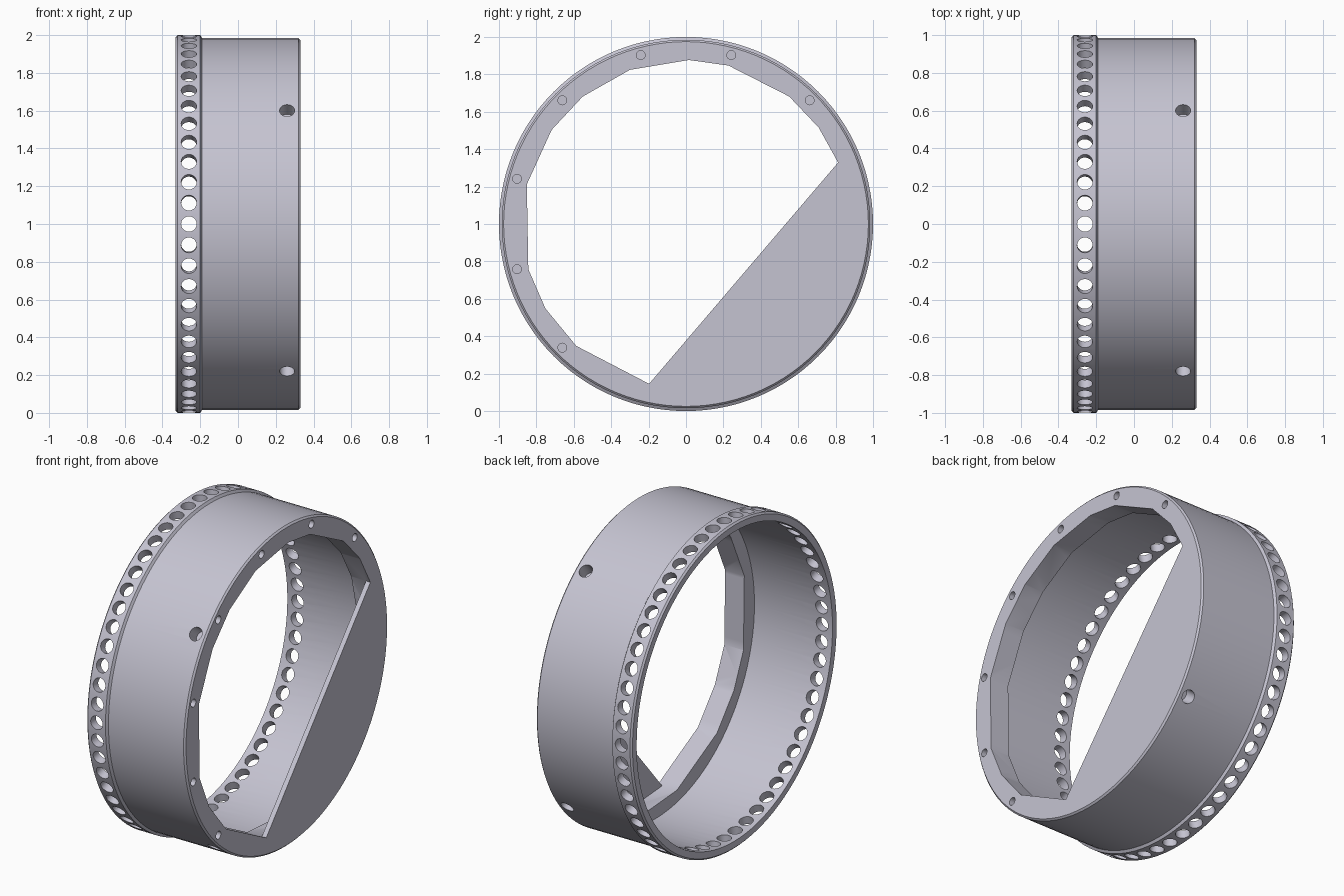
import bpy, bmesh
from math import cos, sin, radians, pi
from mathutils import Matrix, Vector

cube = bpy.data.objects.get("Cube")
if cube:
    bpy.data.objects.remove(cube)

CENTRE = Vector((0, 0, 1))      # the ring's axis runs along x through here
STEPS = 112
RIM_HOLES = 56

grey = bpy.data.materials.new("pale_grey")
grey.use_nodes = True
colour = (0.56, 0.55, 0.64, 1)
grey.diffuse_color = colour
grey.node_tree.nodes["Principled BSDF"].inputs["Base Color"].default_value = colour


def polar(x, r, deg):
    """Point at distance r from the axis, angle measured from +y towards +z."""
    a = radians(deg)
    return CENTRE + Vector((x, r * cos(a), r * sin(a)))


def finish(bm, name):
    bmesh.ops.recalc_face_normals(bm, faces=bm.faces[:])
    mesh = bpy.data.meshes.new(name)
    bm.to_mesh(mesh)
    bm.free()
    obj = bpy.data.objects.new(name, mesh)
    bpy.context.collection.objects.link(obj)
    return obj


def add_cylinder(bm, start, end, radius, sides=20):
    axis = end - start
    turn = axis.to_track_quat('Z', 'Y').to_matrix().to_4x4()
    bmesh.ops.create_cone(bm, cap_ends=True, segments=sides, radius1=radius,
                          radius2=radius, depth=axis.length,
                          matrix=Matrix.Translation((start + end) / 2) @ turn)


def add_prism(bm, points, x0, x1):
    face = bm.faces.new([bm.verts.new((x0, p.y, p.z)) for p in points])
    out = bmesh.ops.extrude_face_region(bm, geom=[face])["geom"]
    verts = [v for v in out if isinstance(v, bmesh.types.BMVert)]
    bmesh.ops.translate(bm, verts=verts, vec=(x1 - x0, 0, 0))


def cut(target, cutter):
    cutter.hide_render = True
    mod = target.modifiers.new("cut", 'BOOLEAN')
    mod.operation = 'DIFFERENCE'
    mod.solver = 'EXACT'
    mod.object = cutter
    bpy.context.view_layer.objects.active = target
    bpy.ops.object.modifier_apply(modifier=mod.name)
    bpy.data.objects.remove(cutter)


# Ring body: flange, outer wall and thick closed end, turned about the axis
profile = [(0.2, 0), (0.2, 0.95), (-0.33, 0.95), (-0.33, 0.99), (-0.32, 1.0),
           (-0.2, 1.0), (-0.19, 0.985), (0.32, 0.985), (0.33, 0.975), (0.33, 0)]
bm = bmesh.new()
verts = [bm.verts.new(polar(x, r, 0)) for x, r in profile]
edges = [bm.edges.new(pair) for pair in zip(verts, verts[1:])]
bmesh.ops.spin(bm, geom=verts + edges, cent=CENTRE, axis=(1, 0, 0),
               angle=2 * pi, steps=STEPS)
bmesh.ops.remove_doubles(bm, verts=bm.verts[:], dist=0.0005)
ring = finish(bm, "ring_housing")

# Faceted opening through the end, closed off by a straight chord
opening_angles = [22, 36, 51, 75, 89, 110, 129, 145, 166, 196, 211, 228, 257]
opening = [polar(0, 0.877, a) for a in opening_angles]
bm = bmesh.new()
add_prism(bm, opening, 0.1, 0.5)
cut(ring, finish(bm, "opening_cutter"))

# Pocket behind the chord, leaving a thin plate in front
pocket = [polar(0, 0.877, a) for a in (257, 275, 292, 310, 328, 346, 364, 382)]
pocket.append(polar(0, 0.28, 135))
bm = bmesh.new()
add_prism(bm, pocket, 0.1, 0.3)
cut(ring, finish(bm, "pocket_cutter"))

# Row of holes round the flange
bm = bmesh.new()
for i in range(RIM_HOLES):
    a = i * 360 / RIM_HOLES
    add_cylinder(bm, polar(-0.26, 0.91, a), polar(-0.26, 1.05, a), 0.041)
# Four radial holes in the outer wall
for i in range(4):
    a = 52.4 + 90 * i
    add_cylinder(bm, polar(0.26, 0.9, a), polar(0.26, 1.05, a), 0.04)
# Screw holes in the end face
for i in range(7):
    a = 45 + 30 * i
    add_cylinder(bm, polar(0.26, 0.935, a), polar(0.4, 0.935, a), 0.024, 14)
cut(ring, finish(bm, "hole_cutter"))

# Colour and shading
ring.data.materials.clear()
ring.data.materials.append(grey)
for poly in ring.data.polygons:
    poly.material_index = 0
bpy.ops.object.select_all(action='DESELECT')
ring.select_set(True)
bpy.context.view_layer.objects.active = ring
bpy.ops.object.shade_smooth_by_angle(angle=radians(30))
